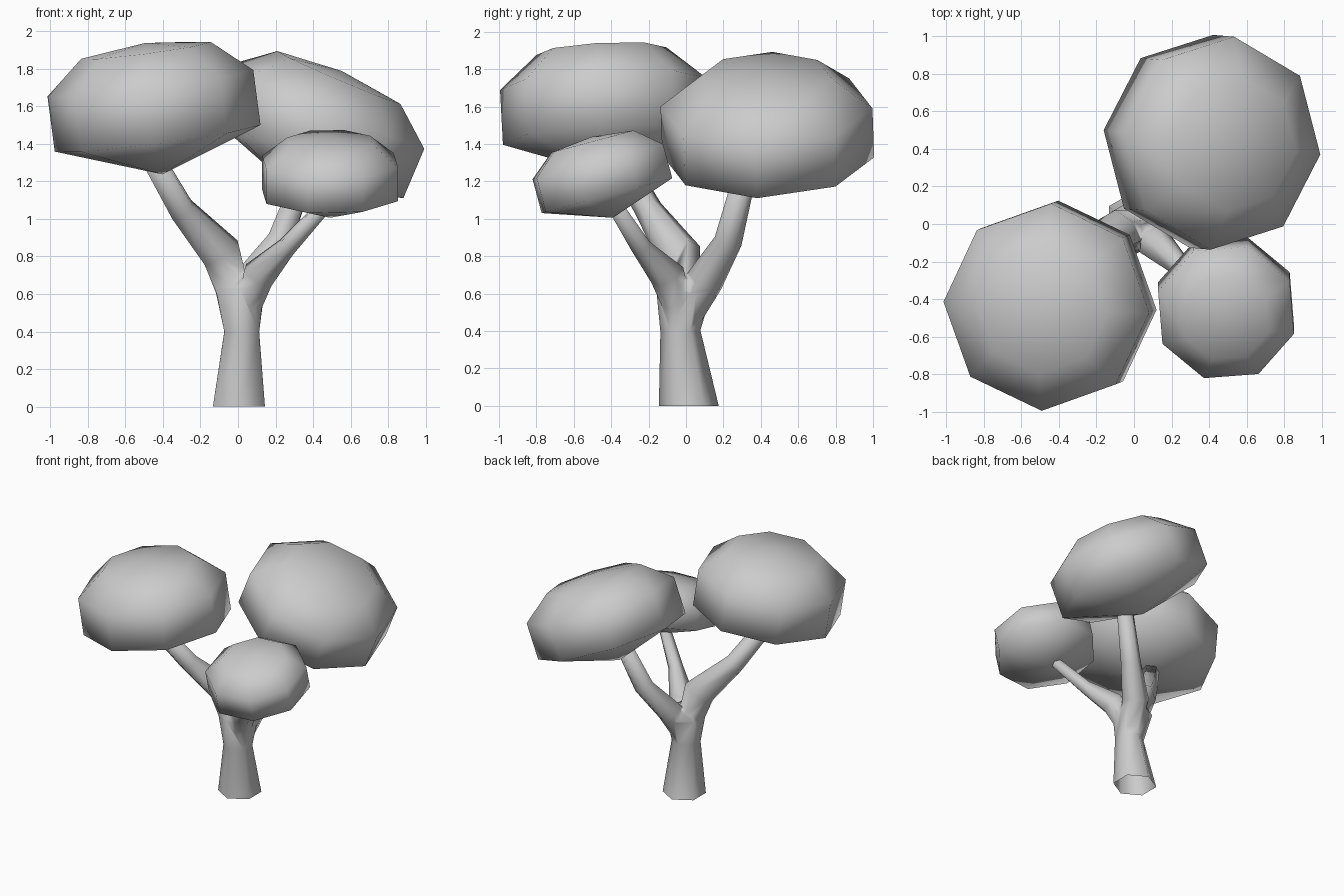
import bpy, bmesh, math
from mathutils import Vector, Matrix

if "Cube" in bpy.data.objects:
    bpy.data.objects.remove(bpy.data.objects["Cube"])


def loft(name, path, radii, sides, spin=0.0, matrix=None):
    """Skin rings of a given radius along a path; radius 0 makes a tip."""
    bm = bmesh.new()
    pts = [Vector(p) for p in path]
    rings = []
    for i, (p, r) in enumerate(zip(pts, radii)):
        if r == 0:
            rings.append([bm.verts.new(p)])
            continue
        # average direction of the neighbouring path segments
        d = (pts[min(i + 1, len(pts) - 1)] - pts[max(i - 1, 0)]).normalized()
        if i == 0 and name == "trunk":
            d = Vector((0, 0, 1))
        q = Vector((0, 0, 1)).rotation_difference(d)
        ring = []
        for k in range(sides):
            a = math.radians(spin) + math.tau * k / sides
            ring.append(bm.verts.new(p + q @ Vector((r * math.cos(a), r * math.sin(a), 0))))
        rings.append(ring)
    for lo, hi in zip(rings, rings[1:]):
        for k in range(sides):
            n = (k + 1) % sides
            if len(lo) == 1:
                bm.faces.new((lo[0], hi[n], hi[k]))
            elif len(hi) == 1:
                bm.faces.new((lo[k], lo[n], hi[0]))
            else:
                bm.faces.new((lo[k], lo[n], hi[n], hi[k]))
    # close open ends
    if len(rings[0]) > 1:
        bm.faces.new(rings[0][::-1])
    if len(rings[-1]) > 1:
        bm.faces.new(rings[-1])
    for f in bm.faces:
        f.smooth = True
    if matrix:
        bm.transform(matrix)
    me = bpy.data.meshes.new(name)
    bm.to_mesh(me)
    bm.free()
    ob = bpy.data.objects.new(name, me)
    bpy.context.collection.objects.link(ob)
    return ob


# trunk: flared six-sided foot, narrow waist, wide fork
trunk = loft("trunk",
             [(0.005, 0.015, 0), (0.02, -0.03, 0.4), (0.01, -0.01, 0.62), (0.03, -0.01, 0.69), (0.03, 0, 0.73)],
             [0.16, 0.107, 0.15, 0.11, 0], 6, 30)

# three bent branches
branches = [
    loft("left_branch",
         [(0.01, -0.02, 0.5), (-0.09, -0.04, 0.82), (-0.3, -0.2, 1.05), (-0.46, -0.36, 1.33)],
         [0.09, 0.12, 0.075, 0.065], 6, 30),
    loft("back_branch",
         [(0.03, -0.02, 0.42), (0.07, 0.1, 0.67), (0.22, 0.225, 0.88), (0.36, 0.32, 1.25)],
         [0.07, 0.1, 0.075, 0.06], 6, 30),
    loft("right_branch",
         [(0.03, -0.02, 0.46), (0.11, -0.1, 0.7), (0.26, -0.24, 0.85), (0.49, -0.4, 1.1)],
         [0.07, 0.095, 0.055, 0.04], 6, 30)]

# fuse the branches into the trunk and open the underside
for b in branches:
    mod = trunk.modifiers.new("join", 'BOOLEAN')
    mod.operation = 'UNION'
    mod.solver = 'EXACT'
    mod.object = b
dg = bpy.context.evaluated_depsgraph_get()
wood = bpy.data.meshes.new_from_object(trunk.evaluated_get(dg))
trunk.modifiers.clear()
bm = bmesh.new()
bm.from_mesh(wood)
bmesh.ops.remove_doubles(bm, verts=bm.verts, dist=0.012)
bmesh.ops.delete(bm, geom=[f for f in bm.faces if all(v.co.z < 0.01 for v in f.verts)],
                 context='FACES')
for f in bm.faces:
    f.smooth = True
bm.to_mesh(wood)
bm.free()
trunk.data = wood
for b in branches:
    bpy.data.objects.remove(b)


def foliage(name, centre, size, tilt_x, tilt_y, spin, squash=1.0):
    """Flattened eight-sided leaf clump, tilted."""
    m = (Matrix.Translation(centre)
         @ Matrix.Rotation(math.radians(tilt_y), 4, 'Y')
         @ Matrix.Rotation(math.radians(tilt_x), 4, 'X')
         @ Matrix.Diagonal((size, size, size * squash, 1)))
    heights = [-0.60, -0.26, 0.26, 0.57, 0.64]
    radii = [0, 1, 1, 0.63, 0]
    loft(name, [(0, 0, h) for h in heights], radii, 8, spin, m)


# leaf clumps
foliage("left_foliage", (-0.447, -0.435, 1.575), 0.553, 3, -7.5, -3, 1.03)
foliage("back_foliage", (0.415, 0.435, 1.465), 0.57, 2, 23, -6, 0.96)
foliage("right_foliage", (0.49, -0.447, 1.215), 0.38, 15, 0, -18, 0.95)
